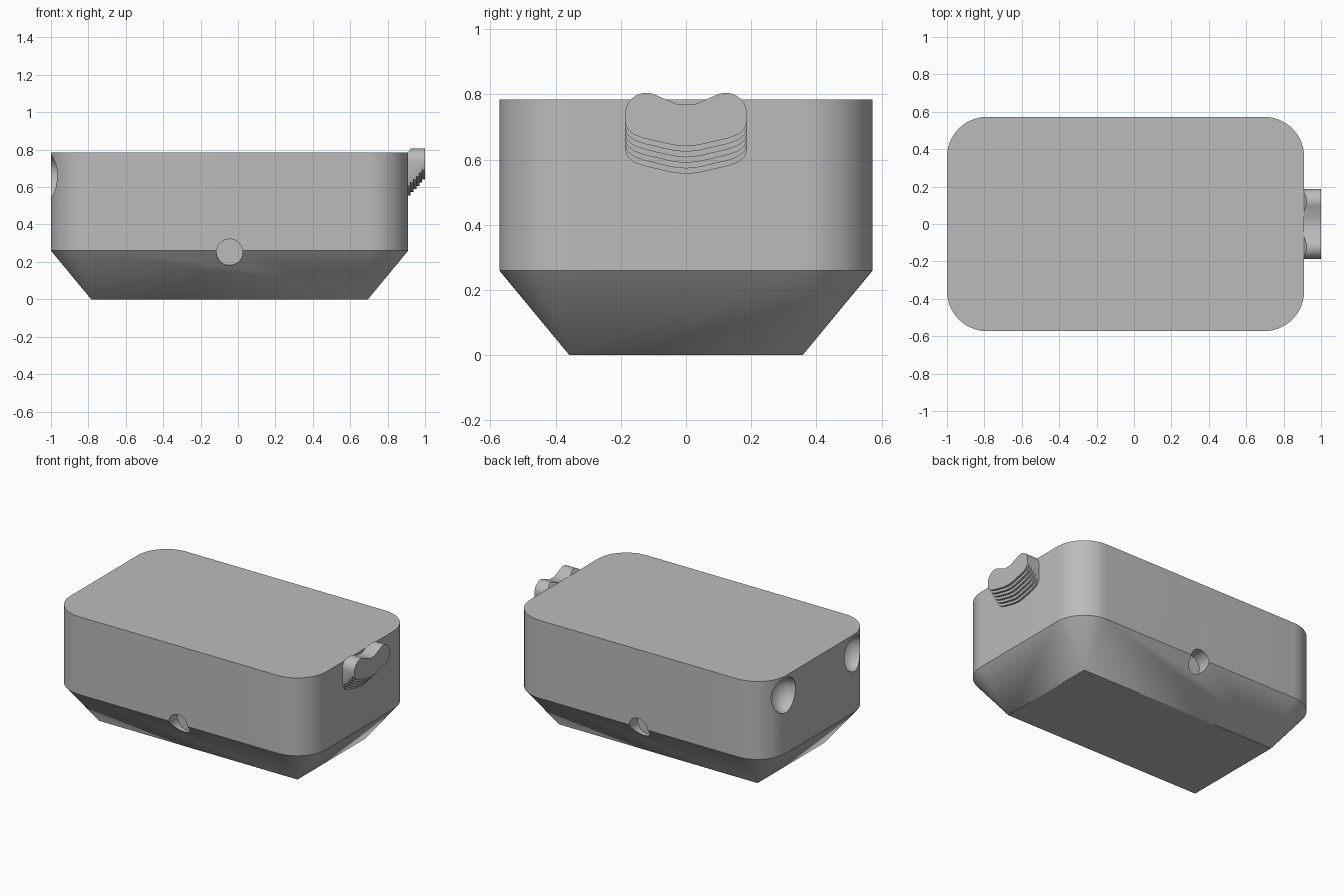
import bpy, bmesh
from math import sin, cos, pi, radians
from mathutils import Vector

if "Cube" in bpy.data.objects:
    bpy.data.objects.remove(bpy.data.objects["Cube"])

grey = bpy.data.materials.new("plain grey")
grey.use_nodes = True
grey.diffuse_color = (0.5, 0.5, 0.5, 1)
grey.node_tree.nodes["Principled BSDF"].inputs["Base Color"].default_value = (0.5, 0.5, 0.5, 1)


def add_object(name, bm):
    bmesh.ops.recalc_face_normals(bm, faces=bm.faces)
    mesh = bpy.data.meshes.new(name)
    bm.to_mesh(mesh)
    bm.free()
    mesh.materials.append(grey)
    obj = bpy.data.objects.new(name, mesh)
    bpy.context.collection.objects.link(obj)
    return obj


def loft(bm, rings):
    """Skin a list of equal rings and cap both ends."""
    loops = [[bm.verts.new(p) for p in ring] for ring in rings]
    n = len(loops[0])
    for low, high in zip(loops, loops[1:]):
        for i in range(n):
            j = (i + 1) % n
            bm.faces.new((low[i], low[j], high[j], high[i]))
    bm.faces.new(loops[0])
    bm.faces.new(loops[-1])
    bmesh.ops.remove_doubles(bm, verts=bm.verts, dist=0.0001)


def smooth(obj):
    bpy.ops.object.select_all(action="DESELECT")
    obj.select_set(True)
    bpy.context.view_layer.objects.active = obj
    bpy.ops.object.shade_smooth_by_angle(angle=radians(30))


def cut(obj, cutter):
    mod = obj.modifiers.new("cut", "BOOLEAN")
    mod.operation = "DIFFERENCE"
    mod.solver = "EXACT"
    mod.object = cutter
    bpy.context.view_layer.objects.active = obj
    bpy.ops.object.modifier_apply(modifier=mod.name)
    bpy.data.objects.remove(cutter)


# Body: rounded box whose lower part tapers to a sharp rectangle
MID_X, CORE_X, CORE_Y, RADIUS = -0.045, 0.74, 0.358, 0.215
STEPS = 14


def body_ring(radius, z):
    ring = []
    for k, (sx, sy) in enumerate(((1, 1), (-1, 1), (-1, -1), (1, -1))):
        for i in range(STEPS + 1):
            a = (k + i / STEPS) * pi / 2
            ring.append((MID_X + sx * CORE_X + radius * cos(a),
                         sy * CORE_Y + radius * sin(a), z))
    return ring


bm = bmesh.new()
bottom = bm.faces.new([bm.verts.new((MID_X + sx * CORE_X, sy * CORE_Y, 0))
                       for sx, sy in ((1, 1), (-1, 1), (-1, -1), (1, -1))])
corners = list(bottom.verts)
lower = [bm.verts.new(p) for p in body_ring(RADIUS, 0.26)]
upper = [bm.verts.new(p) for p in body_ring(RADIUS, 0.785)]
count = len(lower)
for i in range(count):
    j = (i + 1) % count
    bm.faces.new((lower[i], lower[j], upper[j], upper[i]))
    a, b = corners[i // (STEPS + 1)], corners[j // (STEPS + 1)]
    bm.faces.new((a, lower[j], lower[i]) if a == b else (a, b, lower[j], lower[i]))
bm.faces.new(upper)
body = add_object("body", bm)

# Round side sockets, front and back, with a slightly squarer lower mouth
for side in (-1, 1):
    bm = bmesh.new()
    rings = []
    for y, power in ((0.48, 1), (0.7, 0.75)):
        ring = []
        for i in range(32):
            a = 2 * pi * i / 32
            c, s = cos(a), sin(a)
            if s < 0:
                c = abs(c) ** power * (1 if c > 0 else -1)
                s = -abs(s) ** power
            ring.append((MID_X + 0.07 * c, side * y, 0.252 + 0.07 * s))
        rings.append(ring)
    loft(bm, rings)
    cut(body, add_object("socket_cutter", bm))

# Egg-shaped recesses in the two corners of the -x end
for side in (-1, 1):
    bm = bmesh.new()
    bmesh.ops.create_uvsphere(bm, u_segments=32, v_segments=20, radius=1)
    for v in bm.verts:
        height = 0.1 if v.co.z > 0 else 0.135
        v.co = Vector((-1.0 + 0.1 * v.co.x, side * 0.37 + 0.11 * v.co.y,
                       0.67 + height * v.co.z))
    cut(body, add_object("recess_cutter", bm))
smooth(body)

# Handle: two-lobed plates stacked in steps that reach lower near the body
BACK, FRONT, LAYERS = 0.908, 1.0, 6


def plate_outline(drop):
    half = []
    for i in range(13):                       # lobe, inner shoulder to outer side
        a = radians(115 - 115 * i / 12)
        half.append((0.122 + 0.065 * cos(a), 0.74 + 0.065 * sin(a)))
    half = [(0.025, 0.769)] + half
    half += [(0.187, 0.715 - drop), (0.18, 0.694 - drop), (0.16, 0.677 - drop),
             (0.13, 0.666 - drop), (0.04, 0.645 - drop)]
    return half + [(0, 0.641 - drop)] + [(-y, z) for y, z in reversed(half)]


step = (FRONT - BACK) / LAYERS
bm = bmesh.new()
rings = []
for k in range(LAYERS):
    outline = plate_outline(0.017 * (LAYERS - 1 - k))
    for x in (BACK + k * step, BACK + (k + 1) * step):
        rings.append([(x, y, z) for y, z in outline])
loft(bm, rings)
# sloped back of the lobes where they rise above the lid
geom = bm.verts[:] + bm.edges[:] + bm.faces[:]
bmesh.ops.bisect_plane(bm, geom=geom, plane_co=(BACK, 0, 0.785),
                       plane_no=(-1.3, 0, 1), clear_outer=True)
bmesh.ops.holes_fill(bm, edges=[e for e in bm.edges if e.is_boundary])
smooth(add_object("handle", bm))
